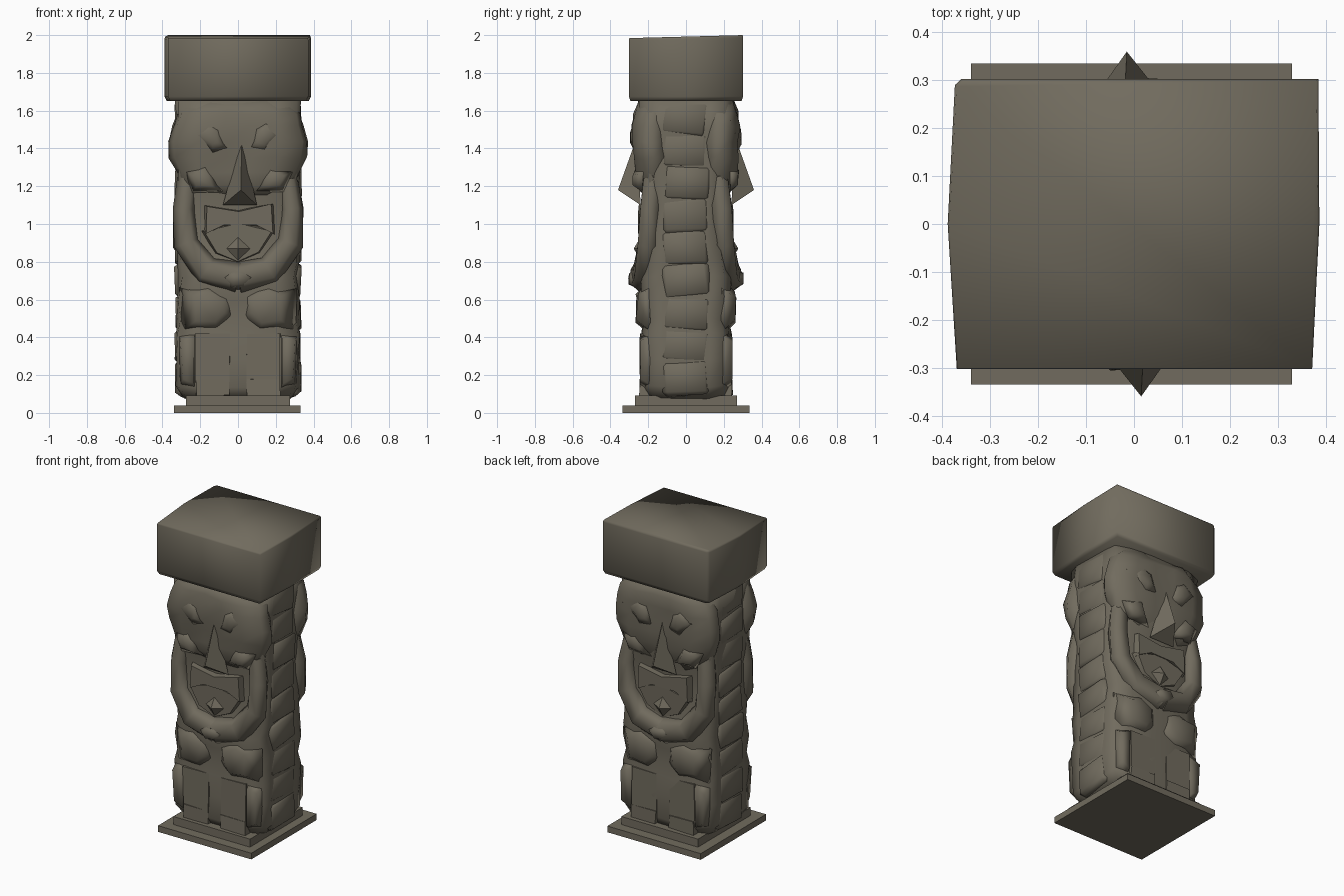
import bpy, bmesh, math, random
from mathutils import Vector, Matrix

random.seed(4)
if "Cube" in bpy.data.objects:
    bpy.data.objects.remove(bpy.data.objects["Cube"], do_unlink=True)

COLOUR = (0.165, 0.148, 0.112, 1)
stone = bpy.data.materials.new("weathered stone")
stone.use_nodes = True
stone.diffuse_color = COLOUR
bsdf = stone.node_tree.nodes["Principled BSDF"]
bsdf.inputs["Base Color"].default_value = COLOUR
bsdf.inputs["Roughness"].default_value = 0.9


def finish(name, bm, angle=65, turn=0.0, rough=0.0):
    """Turn a bmesh into a smooth shaded stone object."""
    for v in bm.verts:
        v.co += Vector([random.uniform(-rough, rough) for _ in range(3)])
    bm.transform(Matrix.Rotation(turn, 4, "Z"))
    bmesh.ops.recalc_face_normals(bm, faces=bm.faces)
    mesh = bpy.data.meshes.new(name)
    bm.to_mesh(mesh)
    bm.free()
    mesh.materials.append(stone)
    ob = bpy.data.objects.new(name, mesh)
    bpy.context.collection.objects.link(ob)
    bpy.ops.object.select_all(action="DESELECT")
    ob.select_set(True)
    bpy.context.view_layer.objects.active = ob
    bpy.ops.object.shade_smooth_by_angle(angle=math.radians(angle))


def loft(rings):
    """Skin a list of equally long point rings and close both ends."""
    bm = bmesh.new()
    rows = [[bm.verts.new(p) for p in ring] for ring in rings]
    n = len(rows[0])
    for a, b in zip(rows, rows[1:]):
        for i in range(n):
            j = (i + 1) % n
            bm.faces.new((a[i], a[j], b[j], b[i]))
    bm.faces.new(rows[0])
    bm.faces.new(rows[-1])
    return bm


def relief(outline, back, front, shrink=0.85):
    """Carved plate: an x/z outline raised towards the front with sloped sides."""
    cx = sum(p[0] for p in outline) / len(outline)
    cz = sum(p[1] for p in outline) / len(outline)
    face = [(cx + (x - cx) * shrink, front, cz + (z - cz) * shrink) for x, z in outline]
    return loft([[(x, back, z) for x, z in outline], face])


def block(centre, size, tilt=0.0):
    bm = bmesh.new()
    bmesh.ops.create_cube(bm, size=1)
    bm.transform(Matrix.Translation(centre) @ Matrix.Rotation(tilt, 4, "X")
                 @ Matrix.Diagonal((*size, 1)))
    return bm


def section(z, w, d, y0, profile):
    return [(u * w, -(y0 + v * (d - y0)), z) for u, v in profile]


# Plinth
finish("plinth", block((-0.005, 0, 0.02), (0.67, 0.67, 0.04)), 30)
finish("plinth_step", block((0, 0, 0.062), (0.55, 0.54, 0.06)), 30)

# Column core, the same towards front and back
half = [(-1, 0.52), (-0.96, 0.82), (-0.65, 0.97), (-0.2, 1),
        (0.2, 1), (0.65, 0.97), (0.96, 0.82), (1, 0.52)]
full = half + [(-u, -v) for u, v in half]
core = [(0.08, 0.28, 0.21), (0.14, 0.325, 0.235), (0.28, 0.325, 0.235), (0.42, 0.328, 0.24),
        (0.5, 0.32, 0.228), (0.6, 0.325, 0.24), (0.72, 0.312, 0.245), (0.8, 0.32, 0.23),
        (0.9, 0.325, 0.215), (1.1, 0.322, 0.215), (1.2, 0.325, 0.235), (1.35, 0.325, 0.25),
        (1.5, 0.325, 0.25), (1.66, 0.33, 0.25)]
finish("column", loft([section(*r, 0, full) for r in core]), 100, rough=0.006)

# Capstone, slightly bowed on its sides and higher at the back
plan = [(-0.37, -0.303), (0.372, -0.303), (0.387, 0), (0.385, 0.303), (-0.36, 0.303),
        (-0.374, 0.29), (-0.389, 0)]
cap = [(1.652, 0.97, 0), (1.675, 1.0, 0), (1.98, 1.0, 0.02), (1.992, 0.99, 0.026)]
finish("capstone", loft([[(x * s, y * s, z + y * lift) for x, y in plan] for z, s, lift in cap]), 180)

# Worn bricks, closely stacked down both sides
for side, label in ((1, "left"), (-1, "right")):
    for i in range(9):
        bm = block((side * 0.298, random.uniform(-0.01, 0.01), 0.185 + i * 0.172),
                   (0.07, 0.25, 0.19), random.uniform(-0.1, 0.1))
        bmesh.ops.bevel(bm, geom=bm.edges[:], offset=0.024, segments=1, affect="EDGES")
        finish(f"{label}_brick_{i + 1}", bm, 180, rough=0.006)

# Carved figure, repeated on the back by a half turn
head_profile = [(-0.88, 0), (-1, 0.35), (-0.93, 0.72), (-0.6, 0.97), (-0.2, 0.95), (0.2, 0.95),
                (0.6, 0.97), (0.93, 0.72), (1, 0.35), (0.88, 0)]
head = [(1.14, 0.25, 0.22), (1.2, 0.3, 0.25), (1.27, 0.325, 0.27), (1.35, 0.36, 0.275),
        (1.43, 0.363, 0.285), (1.52, 0.345, 0.286), (1.59, 0.325, 0.28), (1.65, 0.26, 0.25)]
# Arm path points, each with its half width
arm_path = [(0.265, -0.17, 1.24, 0.055), (0.285, -0.19, 1.08, 0.06), (0.275, -0.2, 0.9, 0.07),
            (0.17, -0.222, 0.755, 0.082), (0, -0.24, 0.715, 0.08)]

for turn, label in ((0, "front"), (math.pi, "back")):
    def add(part, bm, angle=65, rough=0.004):
        finish(f"{label}_{part}", bm, angle, turn, rough)

    add("head", loft([section(*r, 0.11, head_profile) for r in head]), 100, 0.009)

    # Nose wedge
    nose = bmesh.new()
    base = [nose.verts.new(p) for p in ((-0.08, -0.24, 1.1), (0.1, -0.24, 1.1), (0.02, -0.26, 1.46))]
    tip = nose.verts.new((0.015, -0.36, 1.18))
    for a, b in ((0, 1), (1, 2), (2, 0)):
        nose.faces.new((base[a], base[b], tip))
    nose.faces.new(base)
    add("nose", nose, 30, 0)

    # Mouth, chin and diamond ornament
    lip = [(-0.18, 1.1), (0, 1.07), (0.19, 1.11), (0.2, 0.94), (0.1, 0.99), (-0.08, 0.99), (-0.18, 0.94)]
    add("mouth", relief(lip, -0.19, -0.25, 0.92), 60)
    chin = [(-0.21, 0.97), (-0.13, 0.84), (0, 0.78), (0.13, 0.84), (0.21, 0.97), (0, 1.02)]
    add("chin", relief(chin, -0.18, -0.24), 60)
    gem = bmesh.new()
    bmesh.ops.create_uvsphere(gem, u_segments=4, v_segments=2, radius=0.07)
    for v in gem.verts:
        v.co.y *= 0.6
    gem.transform(Matrix.Translation((0, -0.235, 0.87)))
    add("diamond", gem, 20, 0)

    for s, side in ((1, "left"), (-1, "right")):
        # Soft brow ridge and cheek
        brow = [(s * x, z) for x, z in ((0.03, 1.38), (0.14, 1.36), (0.27, 1.48), (0.17, 1.57), (0.08, 1.52))]
        add(f"{side}_brow", relief(brow, -0.255, -0.292, 0.35), 180, 0.006)
        cheek = [(s * x, z) for x, z in ((0.08, 1.17), (0.24, 1.17), (0.29, 1.28), (0.16, 1.33))]
        add(f"{side}_cheek", relief(cheek, -0.23, -0.278, 0.5), 180, 0.006)

        # Broad arm swept around the chin to the clasped hands
        rings = []
        for i, (x, y, z, width) in enumerate(arm_path):
            q = Vector(arm_path[max(i - 1, 0)][:3])
            r = Vector(arm_path[min(i + 1, len(arm_path) - 1)][:3])
            out = Vector((0, -1, 0))
            across = (r - q).cross(out).normalized()
            ring = []
            for k in range(6):
                a = k * math.pi / 3
                c = Vector((x, y, z)) + across * width * math.cos(a) + out * 0.06 * math.sin(a)
                ring.append((s * c.x, c.y, c.z))
            rings.append(ring)
        add(f"{side}_arm", loft(rings), 80, 0.004)

        # Hip fold, leg, foot and skirt edge
        hip = [(s * x, z) for x, z in ((0, 0.5), (0.1, 0.41), (0.3, 0.43), (0.315, 0.66), (0.16, 0.71), (0, 0.64))]
        add(f"{side}_hip", relief(hip, -0.19, -0.26, 0.5), 180, 0.008)
        add(f"{side}_leg", block((s * 0.135, -0.2, 0.29), (0.18, 0.08, 0.26)), 40)
        add(f"{side}_foot", block((s * 0.135, -0.2, 0.135), (0.175, 0.09, 0.085)), 40)
        skirt = [(s * x, z) for x, z in ((0.22, 0.1), (0.305, 0.14), (0.315, 0.42), (0.22, 0.45))]
        add(f"{side}_skirt", relief(skirt, -0.17, -0.244, 0.7), 180)

    # Clasped hands
    hands = [(-0.13, 0.72), (-0.05, 0.64), (0.05, 0.64), (0.13, 0.72), (0.06, 0.78), (-0.06, 0.78)]
    add("hands", relief(hands, -0.22, -0.302, 0.4), 180)
